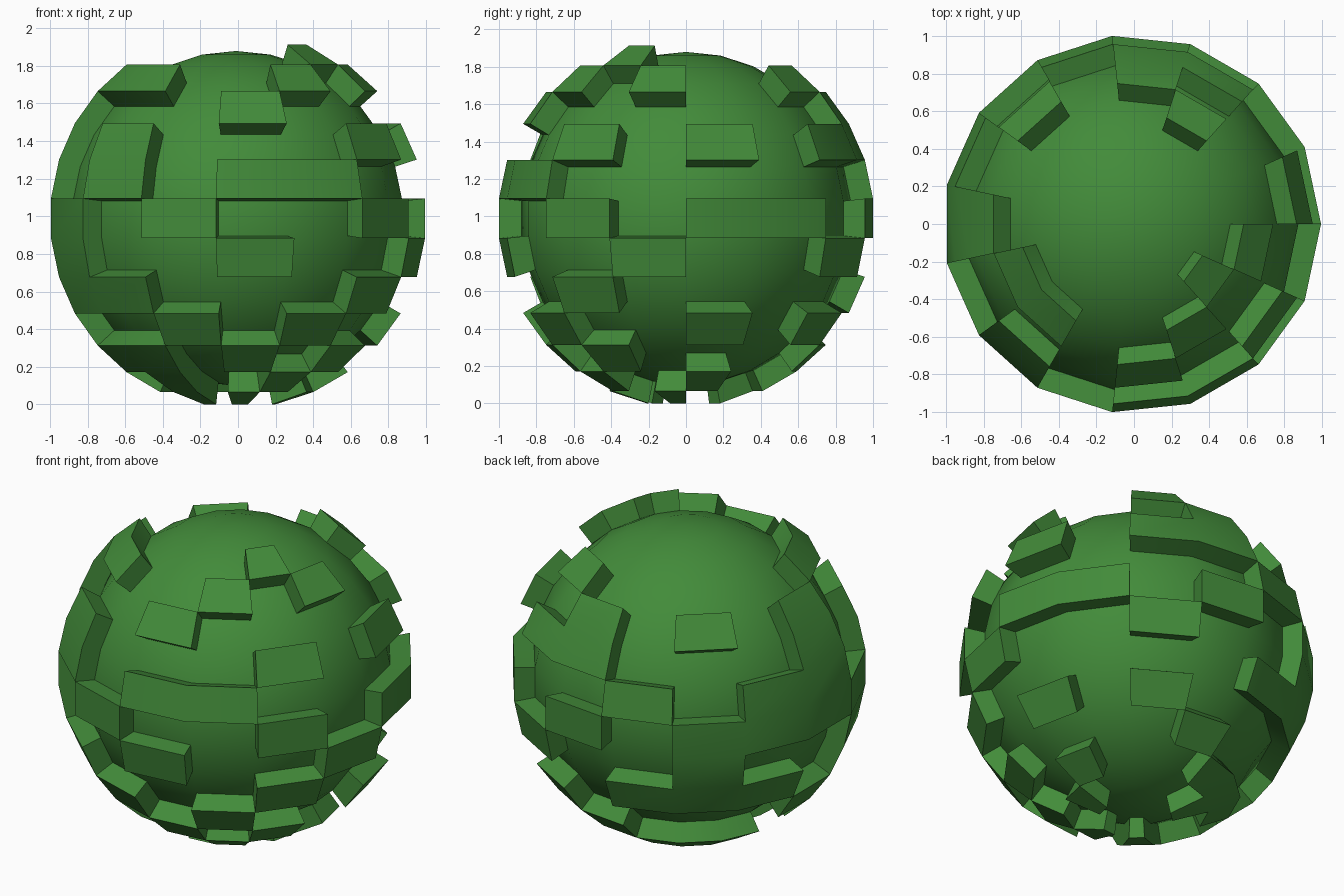
import bpy
import bmesh
from math import radians, sin, cos
from mathutils import Vector

old = bpy.data.objects.get("Cube")
if old:
    bpy.data.objects.remove(old, do_unlink=True)

SEGMENTS = 15
LON_STEP = 360 / SEGMENTS
LAT_STEP = 12
INNER, OUTER = 0.89, 1.011
CENTRE = Vector((-0.011, 0, 0.989))

green = bpy.data.materials.new("leaf_green")
green.use_nodes = True
colour = (0.055, 0.26, 0.042, 1)
green.diffuse_color = colour
bsdf = green.node_tree.nodes["Principled BSDF"]
bsdf.inputs["Base Color"].default_value = colour
bsdf.inputs["Roughness"].default_value = 0.8


def point(lon, lat):
    """Point on the inner ball at a longitude and latitude in degrees."""
    a, b = radians(lon), radians(lat)
    return INNER * Vector((cos(a) * cos(b), sin(a) * cos(b), sin(b)))


def add_cell(bm, row, seg):
    """One patch of the ball; row 0 straddles the equator."""
    west, east = seg * LON_STEP, (seg + 1) * LON_STEP
    low, high = (row - 0.5) * LAT_STEP, (row + 0.5) * LAT_STEP
    corners = [(west, low), (east, low), (east, high), (west, high)]
    bm.faces.new([bm.verts.new(point(*c)) for c in corners])


def add_object(name, bm):
    bmesh.ops.recalc_face_normals(bm, faces=bm.faces)
    mesh = bpy.data.meshes.new(name)
    bm.to_mesh(mesh)
    bm.free()
    mesh.materials.append(green)
    obj = bpy.data.objects.new(name, mesh)
    obj.location = CENTRE
    bpy.context.collection.objects.link(obj)
    bpy.ops.object.select_all(action='DESELECT')
    obj.select_set(True)
    bpy.context.view_layer.objects.active = obj
    bpy.ops.object.shade_smooth_by_angle(angle=radians(30))


# Round core: a grid of patches closed by a fan at each pole
bm = bmesh.new()
for seg in range(SEGMENTS):
    for row in range(-6, 7):
        add_cell(bm, row, seg)
    west, east = seg * LON_STEP, (seg + 1) * LON_STEP
    for side in (-1, 1):
        tri = [(west, side * 78), (east, side * 78), (0, side * 90)]
        bm.faces.new([bm.verts.new(point(*c)) for c in tri][::side])
bmesh.ops.remove_doubles(bm, verts=bm.verts, dist=0.001)
add_object("core_ball", bm)

# Raised leaf blocks: occupied segments in each latitude row
BLOCKS = {
    5: [13],
    4: [2, 8, 9, 12, 14],
    3: [3, 5, 7, 11],
    2: [0, 2, 3, 7, 9, 13],
    1: [4, 6, 7, 9, 11, 12],
    0: [0, 1, 3, 5, 6, 7, 8, 10, 13],
    -1: [2, 5, 8, 11, 14],
    -2: [4, 5, 6, 8, 9, 13],
    -3: [0, 2, 7, 10, 12],
    -4: [3, 8, 9, 11, 13],
    -5: [0, 4, 5, 6, 9, 12],
    -6: [5, 9, 11, 14],
}
bm = bmesh.new()
for row, segs in BLOCKS.items():
    for seg in segs:
        add_cell(bm, row, seg)
bmesh.ops.remove_doubles(bm, verts=bm.verts, dist=0.001)
base = list(bm.faces)
new = bmesh.ops.extrude_face_region(bm, geom=base)["geom"]
for v in new:
    if isinstance(v, bmesh.types.BMVert):
        v.co *= OUTER / INNER
# The base patches are hidden against the core
bmesh.ops.delete(bm, geom=[f for f in bm.faces if all(
    v.co.length < INNER + 0.01 for v in f.verts)], context='FACES_ONLY')
add_object("leaf_blocks", bm)
